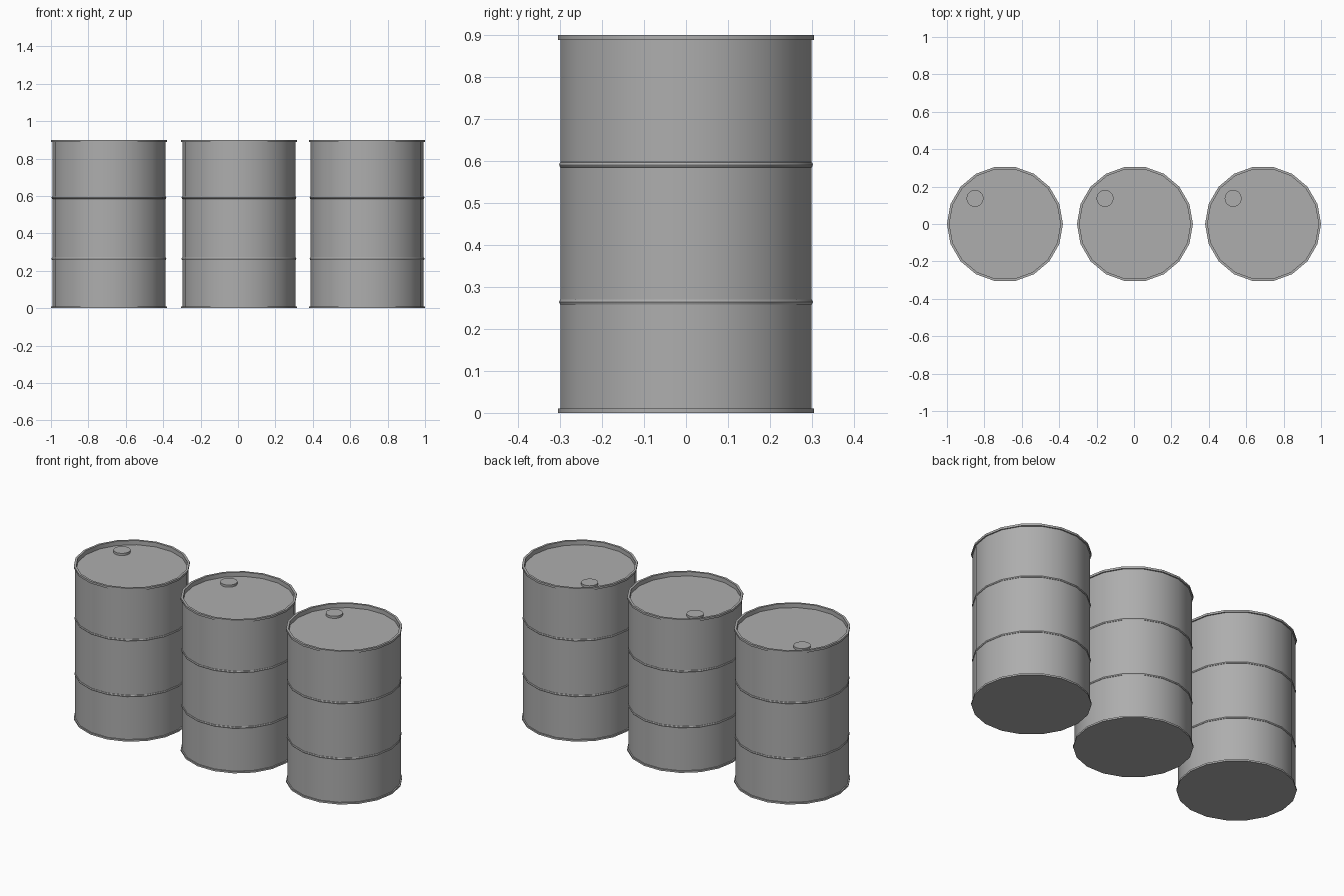
import bpy
import bmesh
import math

SIDES = 18

if "Cube" in bpy.data.objects:
    bpy.data.objects.remove(bpy.data.objects["Cube"], do_unlink=True)

steel = bpy.data.materials.new("grey steel")
steel.use_nodes = True
GREY = (0.42, 0.42, 0.42, 1)
steel.diffuse_color = GREY
steel.node_tree.nodes["Principled BSDF"].inputs["Base Color"].default_value = GREY


def lathe(name, profile, location, sides=SIDES, closed=False):
    """Spin a (radius, height) profile about z; a zero radius becomes a pole."""
    bm = bmesh.new()
    rings = []
    for r, z in profile:
        if r == 0:
            rings.append([bm.verts.new((0, 0, z))] * sides)
        else:
            turn = [math.tau * i / sides for i in range(sides)]
            rings.append([bm.verts.new((r * math.cos(a), r * math.sin(a), z)) for a in turn])
    pairs = list(zip(rings, rings[1:]))
    if closed:
        pairs.append((rings[-1], rings[0]))
    for low, high in pairs:
        for i in range(sides):
            j = (i + 1) % sides
            corners = dict.fromkeys((low[i], low[j], high[j], high[i]))
            bm.faces.new(list(corners))
    bmesh.ops.recalc_face_normals(bm, faces=bm.faces)
    mesh = bpy.data.meshes.new(name)
    bm.to_mesh(mesh)
    bm.free()
    mesh.materials.append(steel)
    obj = bpy.data.objects.new(name, mesh)
    obj.location = location
    bpy.context.collection.objects.link(obj)
    bpy.ops.object.select_all(action="DESELECT")
    obj.select_set(True)
    bpy.context.view_layer.objects.active = obj
    bpy.ops.object.shade_smooth_by_angle(angle=math.radians(35))
    return obj


def hoop_profile(z, radius=0.299, bulge=0.008, steps=8):
    """Small round section for a rolled hoop."""
    return [(radius + bulge * math.cos(math.tau * k / steps),
             z + bulge * math.sin(math.tau * k / steps)) for k in range(steps)]


def drum(label, x):
    base = (x, 0, 0)
    # Shell and recessed lid as one closed solid
    lathe(label + "_body", [(0, 0.005), (0.303, 0.005), (0.303, 0.89),
                            (0.297, 0.89), (0.297, 0.875), (0, 0.875)], base)
    # Bottom rim with its flat underside
    lathe(label + "_bottom_rim", [(0, 0), (0.31, 0), (0.31, 0.01), (0.3, 0.01)], base)
    # Raised lip around the lid
    lathe(label + "_top_rim", [(0.297, 0.888), (0.31, 0.888),
                               (0.31, 0.9), (0.297, 0.9)], base, closed=True)
    # Rolled hoops
    for place, z in (("lower", 0.264), ("upper", 0.591)):
        lathe(label + "_" + place + "_hoop", hoop_profile(z), base, closed=True)
    # Filler cap near the rear edge of the lid
    lathe(label + "_filler_cap", [(0, 0.874), (0.045, 0.874), (0.045, 0.888), (0, 0.888)],
          (x - 0.16, 0.137, 0), sides=32)


for label, x in (("right_drum", -0.69), ("middle_drum", 0.005), ("left_drum", 0.69)):
    drum(label, x)
